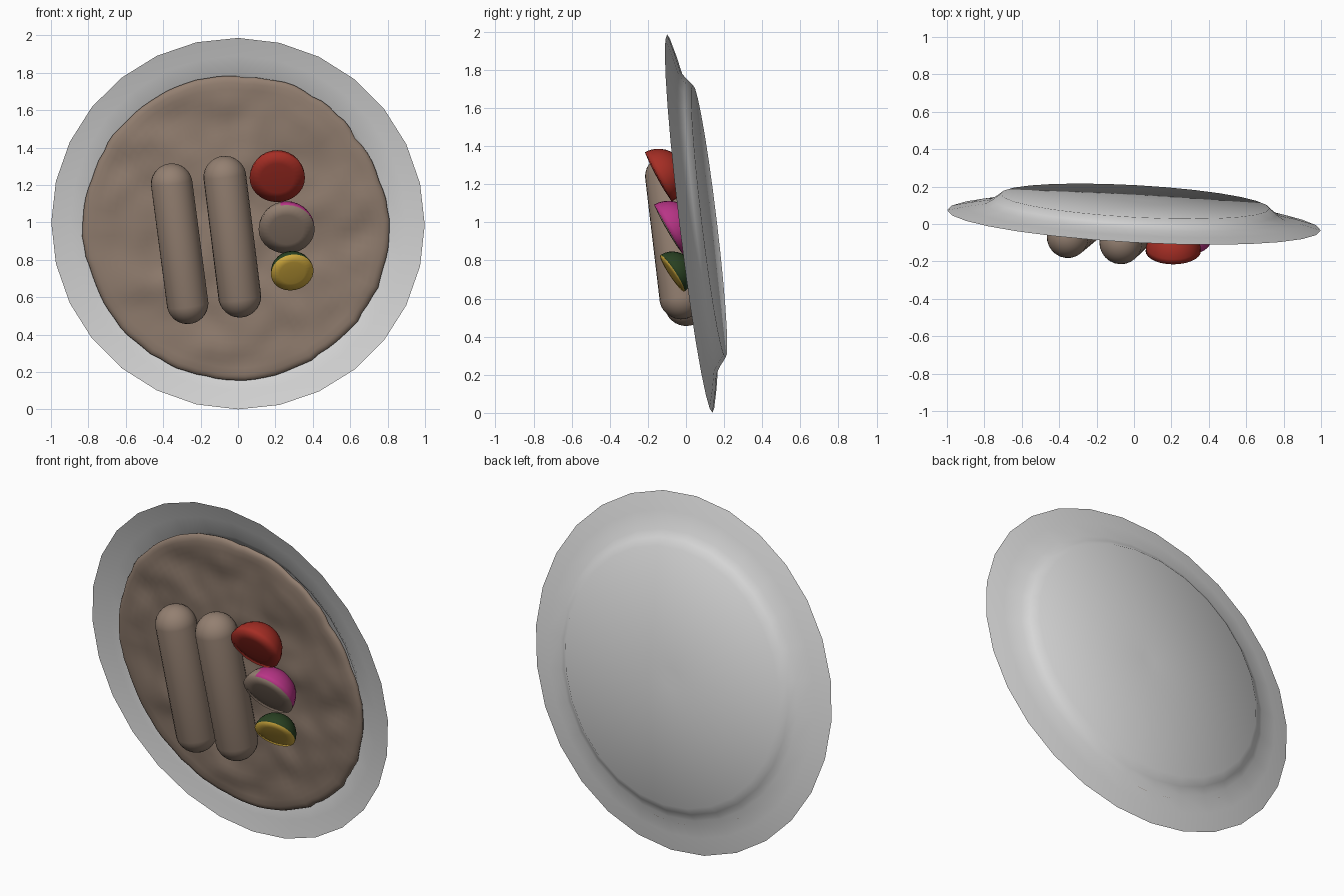
import bpy, bmesh, math
from mathutils import Vector, Matrix, noise

if "Cube" in bpy.data.objects:
    bpy.data.objects.remove(bpy.data.objects["Cube"])

# Tilted plate frame: u right, v up, n out of the plate towards the viewer
n = Vector((-0.055, -1, -0.12)).normalized()
u = (Vector((1, 0, 0)) - n * n.x).normalized()
v = n.cross(u)
PLATE = Matrix.Translation((0, 0.02, 0.993)) @ Matrix((u, v, n)).transposed().to_4x4()


def material(name, rgb):
    m = bpy.data.materials.new(name)
    m.diffuse_color = (*rgb, 1)
    m.use_nodes = True
    m.node_tree.nodes["Principled BSDF"].inputs["Base Color"].default_value = m.diffuse_color
    return m


GREY = material("plate grey", (0.7, 0.7, 0.7))
BROWN = material("gravy brown", (0.295, 0.215, 0.165))
RED = material("tomato red", (0.38, 0.027, 0.018))
PINK = material("onion magenta", (0.48, 0.035, 0.24))
GREEN = material("dark green", (0.022, 0.052, 0.016))
YELLOW = material("yellow", (0.66, 0.42, 0.05))


def finish(bm, name, mats, matrix, angle=40):
    bm.transform(matrix)
    mesh = bpy.data.meshes.new(name)
    bm.to_mesh(mesh)
    bm.free()
    ob = bpy.data.objects.new(name, mesh)
    bpy.context.collection.objects.link(ob)
    for m in mats:
        mesh.materials.append(m)
    bpy.ops.object.select_all(action='DESELECT')
    ob.select_set(True)
    bpy.context.view_layer.objects.active = ob
    bpy.ops.object.shade_smooth_by_angle(angle=math.radians(angle))
    return ob


def disc(rings, sides):
    """Surface of rings; each ring is a function angle -> (x, y, z). Centre is filled."""
    bm = bmesh.new()
    rows = [[bm.verts.new(f(2 * math.pi * i / sides)) for i in range(sides)] for f in rings]
    for a, b in zip(rows, rows[1:]):
        for i in range(sides):
            j = (i + 1) % sides
            bm.faces.new((a[i], a[j], b[j], b[i]))
    bm.faces.new(rows[-1])
    return bm


# Plate: wide rim, steep wall, flat base
profile = [(1.0, 0), (0.9, -0.025), (0.8, -0.045), (0.76, -0.07), (0.72, -0.103), (0.05, -0.108)]
plate = disc([lambda t, r=r, w=w: (r * math.cos(t), r * math.sin(t), w) for r, w in profile], 28)
finish(plate, "plate", [GREY], PLATE, 60)


# Mash filling: lumpy surface whose uneven edge rolls down onto the plate rim
def mash(k, drop):
    def point(t):
        c, s = math.cos(t), math.sin(t)
        edge = 0.818 + 0.012 * noise.noise((2.6 * c, 2.6 * s, 7)) + 0.012 * noise.noise((9 * c, 9 * s, 3))
        x, y = k * edge * c - 0.014, k * edge * s - 0.026
        lump = 0.02 * noise.noise((3.2 * x, 4.5 * y, 2)) + 0.011 * noise.noise((8 * x, 8 * y, 5))
        return x, y, lump * min(1, max(0, 6 * (1 - k))) - drop
    return point


rings = [mash(0.975, 0.038), mash(0.995, 0.03), mash(1.0, 0.02), mash(0.993, 0.01), mash(0.975, 0.004)]
rings += [mash(k / 24, 0) for k in range(23, 0, -1)]
finish(disc(rings, 96), "mash_filling", [BROWN], PLATE, 80)


# Sausages: capsules between two end centres
def sausage(name, a, b, r):
    a, b = Vector(a), Vector(b)
    bm = bmesh.new()
    bmesh.ops.create_uvsphere(bm, u_segments=24, v_segments=15, radius=r)
    half = (a - b).length / 2
    for p in bm.verts:
        p.co.z += math.copysign(half, p.co.z)
    rot = (a - b).to_track_quat('Z', 'Y').to_matrix().to_4x4()
    finish(bm, name, [BROWN], Matrix.Translation((a + b) / 2) @ rot)


sausage("sausage_left", (-0.354, -0.07, 1.203), (-0.27, 0.0, 0.568), 0.112)
sausage("sausage_right", (-0.07, -0.1, 1.24), (0.009, -0.025, 0.606), 0.115)


# Halved vegetables: domed skin with a flat cut face, smoothly shaded over the edge
def half_vegetable(name, centre, facing, r, skin, flesh, patch=False):
    rows = [(math.cos(a) * r, -math.sin(a) * r) for a in [math.pi / 2 * i / 8 for i in range(7, -1, -1)]]
    rows += [(0.6 * r, 0.006), (0.25 * r, 0.008)]
    bm = disc([lambda t, p=p: (p[0] * math.cos(t), p[0] * math.sin(t), p[1]) for p in rows], 28)
    low = [e for e in bm.edges if e.is_boundary]
    bmesh.ops.holes_fill(bm, edges=low, sides=0)
    bmesh.ops.recalc_face_normals(bm, faces=bm.faces)
    rot = Vector(facing).to_track_quat('Z', 'Y').to_matrix()
    for f in bm.faces:
        c = f.calc_center_median()
        side = rot @ c / r
        f.material_index = 1 if c.z > -0.001 or (patch and side.x < -0.3) else 0
    finish(bm, name, [skin, flesh], Matrix.Translation(centre) @ rot.to_4x4(), 179)


half_vegetable("tomato_half", (0.21, -0.145, 1.238), (0, -0.88, -0.48), 0.148, RED, RED)
half_vegetable("onion_half", (0.26, -0.093, 0.963), (0, -0.865, -0.5), 0.15, PINK, BROWN, True)
half_vegetable("squash_half", (0.29, -0.072, 0.732), (0.15, -0.83, -0.55), 0.115, GREEN, YELLOW)
